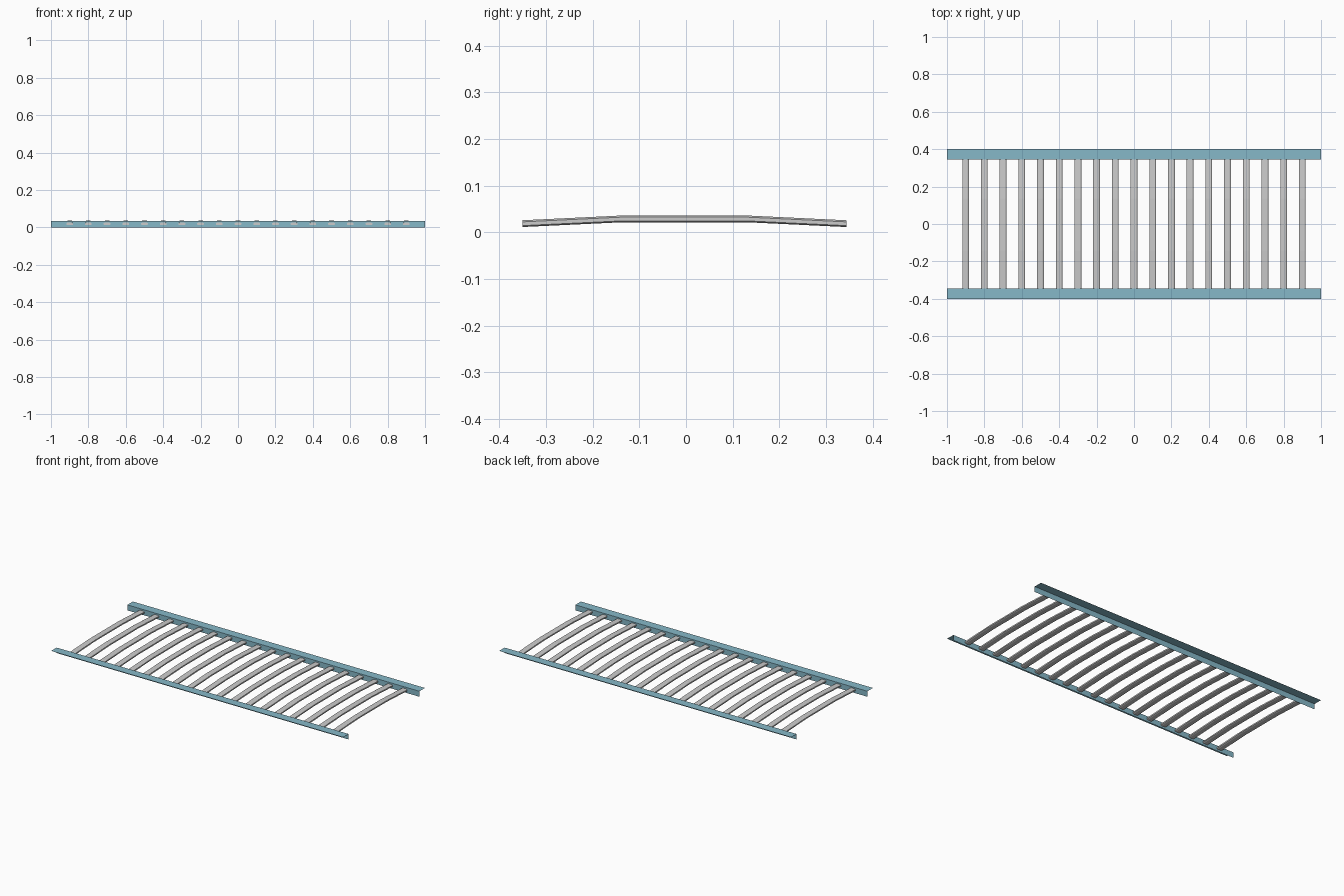
import bpy, bmesh

if "Cube" in bpy.data.objects:
    bpy.data.objects.remove(bpy.data.objects["Cube"])

mat = bpy.data.materials.new("rail_blue")
mat.diffuse_color = (0.24, 0.48, 0.58, 1)
mat.use_nodes = True
mat.node_tree.nodes["Principled BSDF"].inputs["Base Color"].default_value = mat.diffuse_color


def sweep(name, sections, closed=False):
    """Skin a list of equal cross-sections; closed sections get end caps."""
    bm = bmesh.new()
    rings = [[bm.verts.new(p) for p in s] for s in sections]
    n = len(rings[0])
    for a, b in zip(rings, rings[1:]):
        for i in range(n if closed else n - 1):
            j = (i + 1) % n
            bm.faces.new((a[i], a[j], b[j], b[i]))
    if closed:
        bm.faces.new(rings[0])
        bm.faces.new(rings[-1])
    bmesh.ops.recalc_face_normals(bm, faces=bm.faces)
    me = bpy.data.meshes.new(name)
    bm.to_mesh(me)
    bm.free()
    ob = bpy.data.objects.new(name, me)
    bpy.context.collection.objects.link(ob)
    return ob


# Side rails: thin angle strips, upright web inside and flange outward
INNER, OUTER, TOP = 0.346, 0.40, 0.034
for side, name in ((-1, "front_rail"), (1, "back_rail")):
    profile = [(side * INNER, 0), (side * INNER, TOP), (side * OUTER, TOP)]
    rail = sweep(name, [[(x, y, z) for y, z in profile] for x in (-1, 1)])
    rail.data.materials.append(mat)

# Bowed slats: chamfered flat section following a shallow arch
section = [(-0.018, 0.003), (-0.011, 0), (0.011, 0), (0.018, 0.003),
           (0.018, 0.011), (0.011, 0.0145), (-0.011, 0.0145), (-0.018, 0.011)]
arch = [(-0.351, 0.0115), (-0.142, 0.0215), (0.135, 0.0215), (0.344, 0.0115)]
for k in range(19):
    cx = -0.9 + 0.1 * k
    sweep(f"slat_{k + 1:02d}",
          [[(cx + dx, y, z + dz) for dx, dz in section] for y, z in arch], True)
